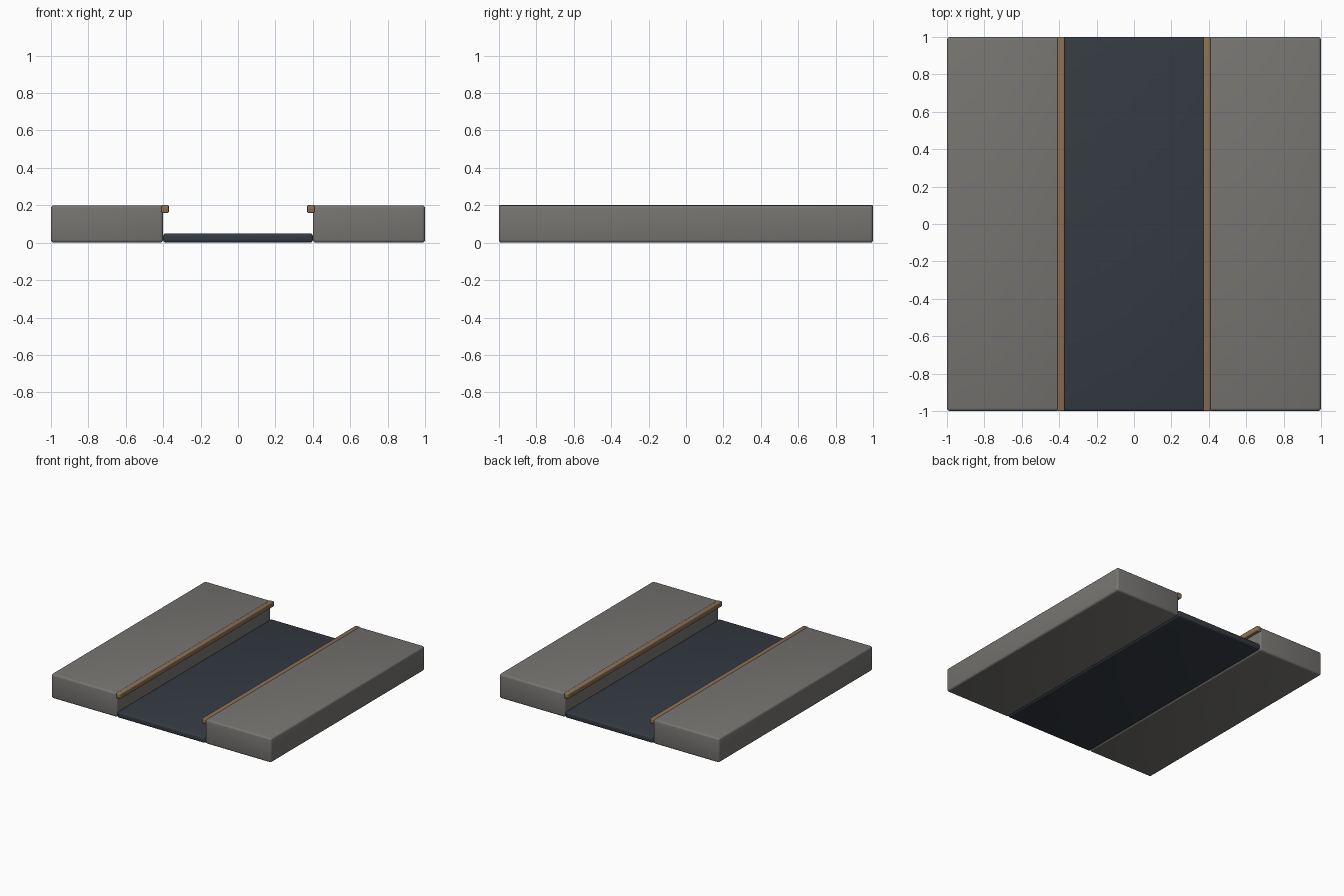
import bpy

cube = bpy.data.objects.get("Cube")
if cube:
    bpy.data.objects.remove(cube, do_unlink=True)


def make_material(name, color):
    mat = bpy.data.materials.new(name)
    mat.use_nodes = True
    mat.diffuse_color = (*color, 1)
    mat.node_tree.nodes["Principled BSDF"].inputs["Base Color"].default_value = (*color, 1)
    return mat


def rounded_box(name, center, size, bevel, mat):
    bpy.ops.mesh.primitive_cube_add(size=1, location=center)
    obj = bpy.context.object
    obj.name = name
    obj.scale = size
    bpy.ops.object.transform_apply(location=False, rotation=False, scale=True)
    obj.data.materials.append(mat)
    mod = obj.modifiers.new("Rounded edges", "BEVEL")
    mod.width = bevel
    mod.segments = 3
    bpy.ops.object.modifier_apply(modifier=mod.name)
    bpy.ops.object.shade_smooth_by_angle()
    return obj


stone = make_material("Warm grey stone", (0.18, 0.175, 0.165))
slate = make_material("Dark blue slate", (0.035, 0.043, 0.055))
bronze = make_material("Brown bronze", (0.25, 0.16, 0.09))

# Sunken channel floor
rounded_box("channel_floor", (0, 0, 0.025), (0.8, 2, 0.05), 0.014, slate)

# Raised banks with a trim rail along each inner top edge
for side, s in (("left", 1), ("right", -1)):
    rounded_box(side + "_bank", (s * 0.7, 0, 0.1), (0.6, 2, 0.2), 0.016, stone)
    rounded_box(side + "_rail", (s * 0.39, 0, 0.18), (0.04, 2, 0.042), 0.007, bronze)
